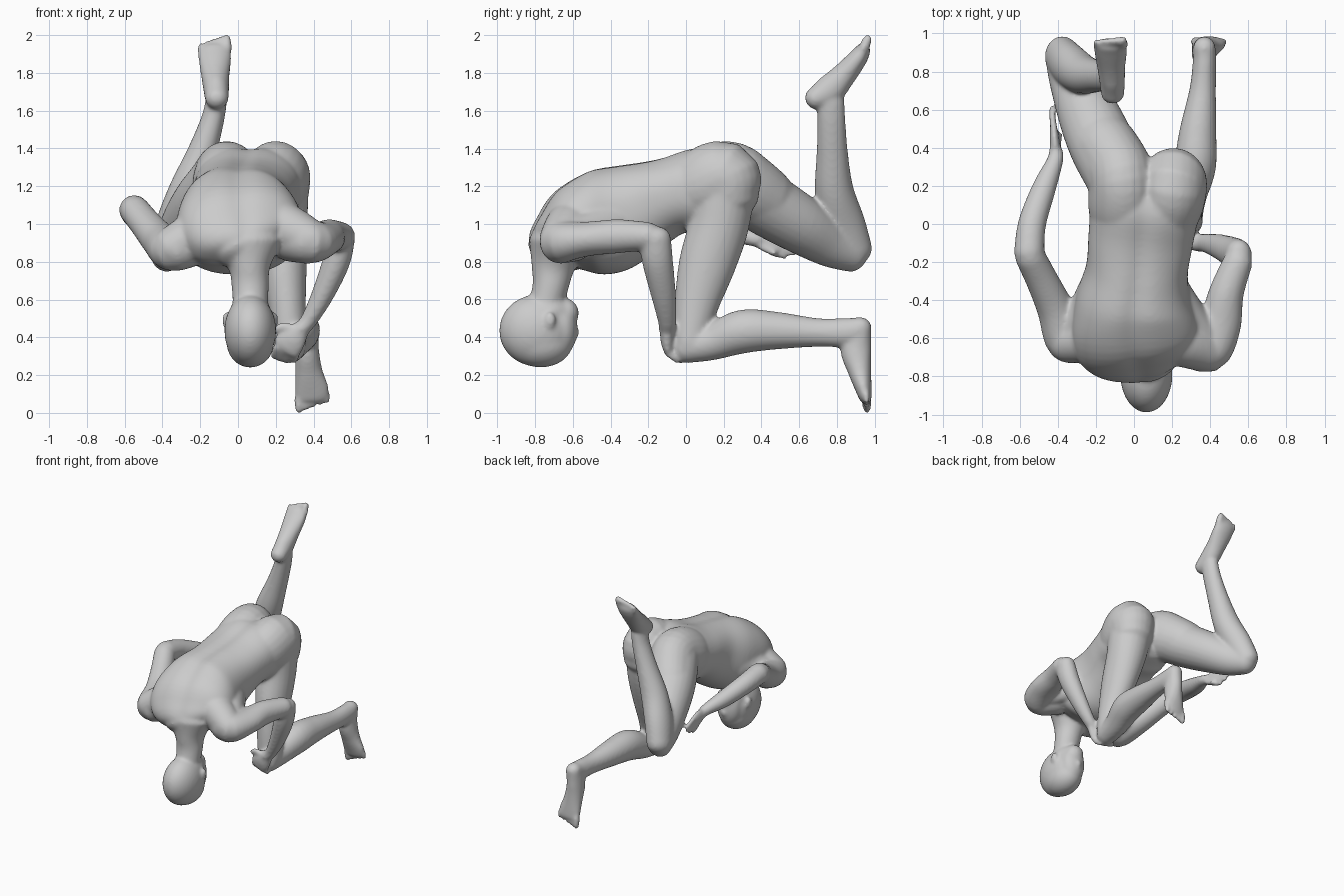
import bpy, bmesh, math
from mathutils import Vector

bm = bmesh.new()
SEG = 24


def spline(a, b, c, d, t):
    return [0.5 * (2 * q + (r - p) * t + (2 * p - 5 * q + 4 * r - s) * t * t
                   + (3 * q - p - 3 * r + s) * t ** 3) for p, q, r, s in zip(a, b, c, d)]


def tube(stations, side=(1, 0, 0), cap=0.9, groove=0.0, square=2.0, seg=SEG):
    """Loft (super)ellipses (x, y, z, half width along side, half depth) with domed ends."""
    st = [s if len(s) == 5 else (*s, s[3]) for s in stations]
    st = [st[0]] + st + [st[-1]]
    path = []
    for i in range(1, len(st) - 2):
        path += [spline(*st[i - 1:i + 3], k / 5) for k in range(5)]
    path.append(list(st[-1]))
    cs = [Vector(p[:3]) for p in path]
    n = len(path)
    rings = []
    for i, p in enumerate(path):
        t = (cs[min(i + 1, n - 1)] - cs[max(i - 1, 0)]).normalized()
        u = Vector(side)
        u = (u - t * u.dot(t)).normalized()
        v = t.cross(u)
        steps = [(0.0, 1.0)]
        dome = [(math.sin(a) * cap, math.cos(a)) for a in (0.4, 0.8, 1.15, 1.45)]
        if i == 0:
            steps = [(-o, s) for o, s in reversed(dome)] + steps
        if i == n - 1:
            steps = steps + dome
        for off, sc in steps:
            c = cs[i] + t * off * min(p[3], p[4])
            ring = []
            for k in range(seg):
                a = 2 * math.pi * k / seg
                g = sc * (1 - groove * math.exp(-((a - math.pi / 2) / 0.2) ** 2))
                g /= (abs(math.cos(a)) ** square + abs(math.sin(a)) ** square) ** (1 / square)
                ring.append(bm.verts.new(c + u * p[3] * g * math.cos(a) + v * p[4] * g * math.sin(a)))
            rings.append(ring)
    for r0, r1 in zip(rings, rings[1:]):
        for k in range(seg):
            j = (k + 1) % seg
            bm.faces.new((r0[k], r0[j], r1[j], r1[k]))
    bm.faces.new(rings[0][::-1])
    bm.faces.new(rings[-1])


def ball(c, r):
    out = bmesh.ops.create_uvsphere(bm, u_segments=32, v_segments=20, radius=1)
    for v in out["verts"]:
        v.co = Vector(c) + Vector(v.co[i] * r[i] for i in range(3))


def digits(start, step, tip, radii, drop):
    """A row of fingers or toes from start, spaced by step, each reaching along tip."""
    for i, (r, d) in enumerate(zip(radii, drop)):
        a = Vector(start) + Vector(step) * i
        b = a + Vector(tip) * d
        tube([(*a, r), (*a.lerp(b, 0.5), r), (*b, r * 0.85)], (0.8, 0.1, 0.59))


# torso, from pelvis to shoulders
tube([(.06, .2, 1.19, .23, .19), (.055, .08, 1.185, .28, .225), (.035, -.08, 1.15, .275, .21),
      (.015, -.25, 1.085, .268, .25), (0, -.42, 1.02, .31, .285), (.01, -.58, .97, .335, .245),
      (.03, -.69, .91, .29, .16), (.05, -.74, .86, .16, .11)], cap=0.5, groove=0.07, square=2.35, seg=64)

# shoulder blades and the muscle from ribs to armpit
tube([(.1, -.57, 1.02, .14, .14), (.25, -.62, .98, .13, .13), (.38, -.67, .915, .11, .11)], (0, 0, 1))
tube([(-.06, -.57, 1.0, .14, .14), (-.22, -.6, .94, .13, .13), (-.35, -.62, .875, .11, .11)], (0, 0, 1))
tube([(.2, -.36, 1.0, .1, .13), (.29, -.48, .96, .09, .12), (.38, -.6, .92, .09, .1)])
tube([(-.2, -.36, .98, .1, .13), (-.27, -.48, .93, .09, .12), (-.35, -.57, .88, .09, .1)])

# buttocks, flowing from the small of the back into the thighs
tube([(.15, -.06, 1.14, .14, .16), (.185, .09, 1.2, .175, .2), (.205, .2, 1.24, .18, .2),
      (.21, .225, 1.15, .165, .165)], cap=.8)
tube([(-.03, -.06, 1.14, .17, .16), (-.055, .09, 1.2, .185, .2), (-.06, .22, 1.24, .178, .2),
      (-.1, .32, 1.19, .175, .19), (-.16, .42, 1.13, .17, .17)], cap=.8)

# neck and head
tube([(.05, -.685, .89, .19, .15), (.06, -.705, .77, .112, .115), (.065, -.72, .66, .098, .095),
      (.065, -.76, .5, .09, .09)])
ball((.065, -.79, .435), (.137, .2, .19))
ball((.065, -.77, .37), (.125, .17, .13))
tube([(.065, -.76, .52, .115, .1), (.065, -.69, .525, .105, .095), (.065, -.635, .53, .075, .075)], cap=.9)
ball((.065, -.66, .45), (.1, .085, .15))
tube([(.065, -.6, .39, .02), (.065, -.585, .43, .024)])
for sx in (-1, 1):
    ball((.065 + sx * .13, -.72, .49), (.018, .03, .045))

# kneeling leg
tube([(.2, .2, 1.22, .175, .17), (.22, .175, 1.0, .15, .16), (.24, .11, .78, .125, .15),
      (.26, .055, .57, .1, .118), (.275, .02, .37, .088, .09)])
tube([(.275, .0, .345, .078, .083), (.29, .14, .374, .09, .096), (.32, .3, .43, .11, .116),
      (.335, .48, .435, .098, .1), (.36, .7, .425, .07, .076), (.37, .85, .425, .062, .078),
      (.37, .91, .44, .06, .068)])
# its foot and toes
tube([(.37, .925, .455, .058, .06), (.365, .9, .34, .063, .082), (.375, .92, .22, .073, .062),
      (.39, .94, .13, .09, .045), (.392, .95, .085, .09, .036)])
digits((.322, .955, .085), (.037, 0, .004), (0, .004, -.07), (.025, .02, .019, .018, .018), (.98, .9, .8, .7, .6))

# raised leg
tube([(-.08, .25, 1.22, .175, .175), (-.17, .42, 1.11, .175, .17), (-.25, .6, 1.0, .158, .155),
      (-.33, .76, .9, .118, .128), (-.378, .885, .847, .09, .105)])
tube([(-.378, .88, .855, .092, .11), (-.335, .83, 1.0, .1, .12), (-.265, .785, 1.18, .1, .103),
      (-.19, .775, 1.38, .078, .083), (-.135, .77, 1.55, .062, .075), (-.115, .765, 1.65, .057, .075)])
# its foot and toes
tube([(-.112, .685, 1.665, .062, .06), (-.115, .76, 1.71, .068, .08), (-.12, .837, 1.79, .076, .066),
      (-.122, .908, 1.875, .088, .052), (-.122, .937, 1.918, .085, .042)])
digits((-.06, .938, 1.922), (-.034, 0, -.004), (0, .025, .06), (.028, .023, .022, .021, .02), (1, .95, .85, .75, .65))

# arm reaching to the knee
tube([(.28, -.6, .93, .13), (.39, -.665, .905, .115), (.45, -.53, .92, .092, .112),
      (.485, -.36, .935, .09, .092), (.545, -.2, .935, .075, .078)], (0, 0, 1))
tube([(.55, -.165, .925, .07, .085), (.52, -.15, .8, .073, .082), (.45, -.12, .63, .06, .067),
      (.375, -.1, .49, .045, .05), (.33, -.1, .44, .043, .045)])
# its hand
tube([(.34, -.1, .45, .045, .038), (.29, -.1, .39, .075, .036), (.255, -.09, .345, .08, .03)], (.75, 0, -.6))
digits((.31, -.085, .31), (-.035, 0, .012), (-.02, .06, -.05), (.02,) * 4, (.7, .95, 1, .95))
tube([(.3, -.105, .44, .024), (.24, -.11, .46, .022), (.2, -.1, .44, .019)])

# arm folded back along the thigh
tube([(-.26, -.58, .9, .13), (-.35, -.61, .865, .115), (-.41, -.45, .91, .098, .098),
      (-.48, -.3, .99, .085), (-.545, -.17, 1.07, .08)], (0, 0, 1))
tube([(-.55, -.15, 1.075, .08), (-.535, 0, 1.045, .074), (-.475, .18, .98, .064),
      (-.415, .33, .93, .044), (-.41, .38, .915, .038)])
# its hand
tube([(-.41, .36, .92, .03, .035), (-.415, .43, .905, .026, .057), (-.42, .49, .89, .022, .057)])
digits((-.42, .49, .93), (0, -.012, -.027), (-.012, .125, -.04), (.018,) * 4, (.95, 1, .85, .55))
tube([(-.4, .4, .88, .02), (-.39, .47, .845, .017)])

# one continuous skin fused from all the parts
bmesh.ops.recalc_face_normals(bm, faces=bm.faces)
mesh = bpy.data.meshes.new("crouching_figure")
bm.to_mesh(mesh)
bm.free()
body = bpy.data.objects.new("crouching_figure", mesh)
bpy.context.collection.objects.link(body)
fuse = body.modifiers.new("fuse", 'REMESH')
fuse.mode = 'VOXEL'
fuse.voxel_size = 0.011
fuse.use_smooth_shade = True
relax = body.modifiers.new("relax", 'SMOOTH')
relax.factor = 0.5
relax.iterations = 12
